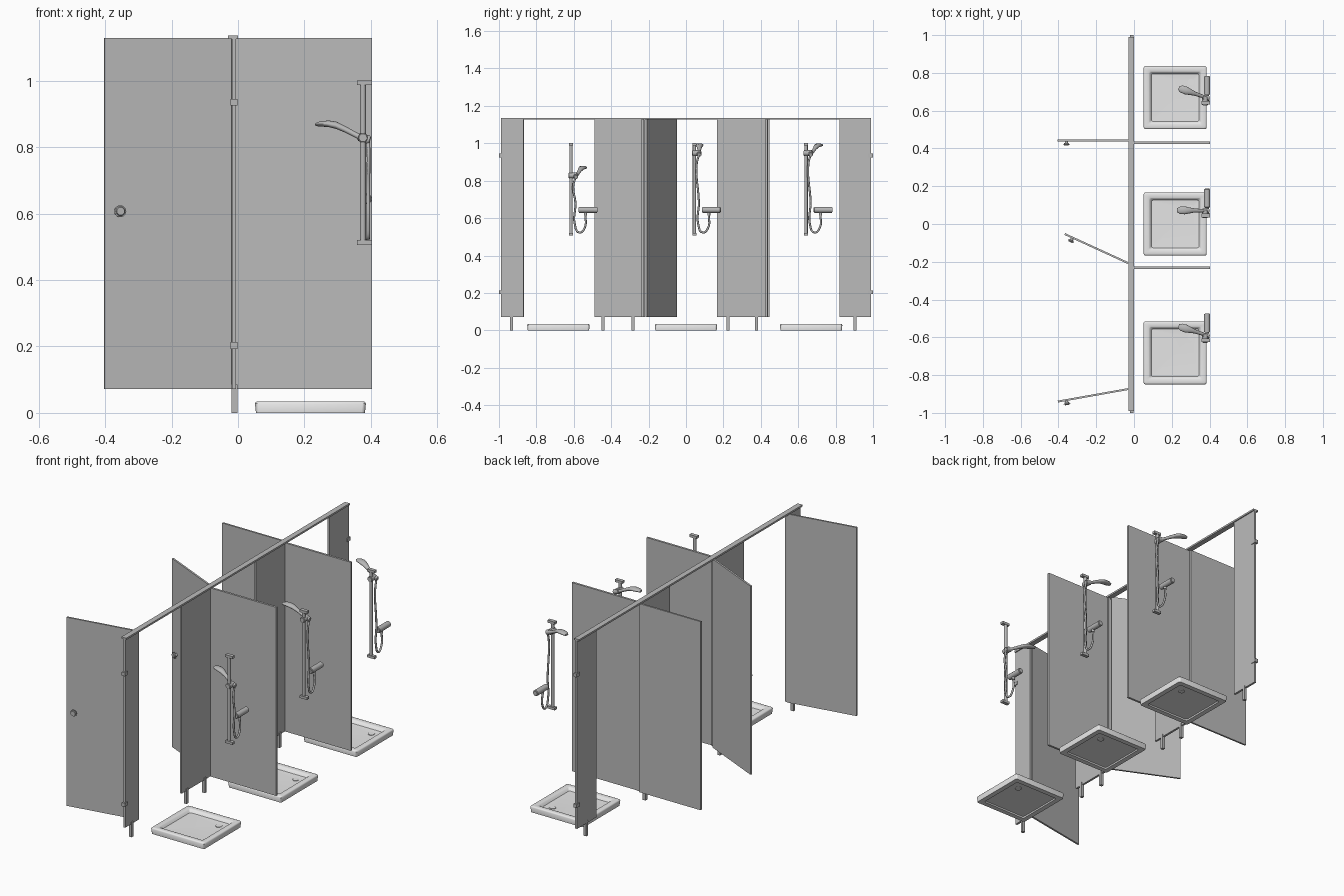
import bpy, bmesh, math
from mathutils import Vector, Matrix

cube = bpy.data.objects.get("Cube")
if cube:
    bpy.data.objects.remove(cube)


def material(name, rgb):
    m = bpy.data.materials.new(name)
    m.use_nodes = True
    m.diffuse_color = (*rgb, 1)
    m.node_tree.nodes["Principled BSDF"].inputs["Base Color"].default_value = (*rgb, 1)
    return m


GREY = material("panel grey", (0.5, 0.5, 0.5))
METAL = material("fitting grey", (0.48, 0.48, 0.48))
WHITE = material("tray white", (0.8, 0.8, 0.8))


def finish(name, bm, mat, smooth=False):
    bmesh.ops.recalc_face_normals(bm, faces=bm.faces)
    me = bpy.data.meshes.new(name)
    bm.to_mesh(me)
    bm.free()
    me.materials.append(mat)
    ob = bpy.data.objects.new(name, me)
    bpy.context.collection.objects.link(ob)
    if smooth:
        bpy.ops.object.select_all(action='DESELECT')
        ob.select_set(True)
        bpy.context.view_layer.objects.active = ob
        bpy.ops.object.shade_smooth_by_angle(angle=math.radians(40))
    return ob


def box(name, lo, hi, mat):
    lo, hi = Vector(lo), Vector(hi)
    bm = bmesh.new()
    bmesh.ops.create_cube(bm, size=1, matrix=Matrix.Translation((lo + hi) / 2)
                          @ Matrix.Diagonal((*(hi - lo), 1)))
    return finish(name, bm, mat)


def cylinder(name, a, b, r, mat=METAL, bevel=0):
    a, b = Vector(a), Vector(b)
    bm = bmesh.new()
    turn = (b - a).to_track_quat('Z', 'Y').to_matrix().to_4x4()
    bmesh.ops.create_cone(bm, cap_ends=True, segments=20, radius1=r, radius2=r,
                          depth=(b - a).length,
                          matrix=Matrix.Translation((a + b) / 2) @ turn)
    if bevel:
        rims = [e for e in bm.edges if len(e.link_faces) == 2 and e.calc_face_angle() > 1]
        bmesh.ops.bevel(bm, geom=rims, offset=bevel, segments=3, affect='EDGES')
    return finish(name, bm, mat, True)


def loft(bm, rings):
    loops = [[bm.verts.new(p) for p in ring] for ring in rings]
    for a, b in zip(loops, loops[1:]):
        for i in range(len(a)):
            j = (i + 1) % len(a)
            bm.faces.new((a[i], a[j], b[j], b[i]))
    return loops


def fan(bm, loop, point):
    tip = bm.verts.new(point)
    for i, v in enumerate(loop):
        bm.faces.new((v, loop[(i + 1) % len(loop)], tip))


BOTTOM, TOP = 0.072, 1.129

# Head rail and fixed front panels with their feet
box("head_rail", (-0.03, -0.99, 1.126), (0.0, 0.99, 1.136), GREY)
fronts = {"right": (-0.99, -0.87), "middle": (-0.49, -0.218),
          "inner": (0.166, 0.438), "left": (0.82, 0.99)}
for label, (y0, y1) in fronts.items():
    box(label + "_front_panel", (-0.018, y0, BOTTOM), (-0.006, y1, TOP), GREY)
for i, y in enumerate((-0.932, -0.444, -0.283, 0.225, 0.378, 0.903)):
    box(f"foot_{i + 1}", (-0.019, y - 0.008, 0), (-0.002, y + 0.008, 0.085), METAL)

# Wall clips at both ends
for side, s in (("right", -1), ("left", 1)):
    for z in (0.203, 0.935):
        ys = sorted((s * 0.972, s * 1.0))
        box(side + "_wall_clip", (-0.022, ys[0], z - 0.01), (-0.002, ys[1], z + 0.01), METAL)

# Partitions between the cubicles
for i, y in enumerate((-0.231, 0.43)):
    box(f"partition_{i + 1}", (-0.006, y - 0.006, BOTTOM), (0.403, y + 0.006, TOP), GREY)


# Doors standing open, each with a knob on its outer face
def door(i, hinge, end):
    a, b = Vector((*hinge, 0)), Vector((*end, 0))
    d = (b - a).normalized()
    n = Vector((-d.y, d.x, 0))
    if n.y > 0:
        n = -n
    bm = bmesh.new()
    corners = [a + n * 0.005, b + n * 0.005, b - n * 0.005, a - n * 0.005]
    low, high = loft(bm, [[p + Vector((0, 0, z)) for p in corners] for z in (BOTTOM, TOP)])
    bm.faces.new(low)
    bm.faces.new(high)
    finish(f"door_{i}", bm, GREY)
    k = b - d * 0.046 + Vector((0, 0, 0.607))
    cylinder(f"knob_stem_{i}", k, k + n * 0.015, 0.008)
    cylinder(f"knob_{i}", k + n * 0.012, k + n * 0.027, 0.018, bevel=0.006)


door(1, (-0.02, -0.872), (-0.403, -0.94))
door(2, (-0.02, -0.212), (-0.367, -0.053))
door(3, (-0.02, 0.442), (-0.404, 0.442))


# Shower tray: raised rim, floor falling to the drain, recessed underside
def rounded_square(cx, cy, half, z, r=0.01):
    pts = []
    for q in range(4):
        for s in range(4):
            t = math.radians(90 * q + 30 * s)
            sx, sy = ((1, 1), (-1, 1), (-1, -1), (1, -1))[q]
            pts.append((cx + sx * (half - r) + r * math.cos(t),
                        cy + sy * (half - r) + r * math.sin(t), z))
    return pts


def tray(i, cy):
    cx = 0.218
    drain = Vector((cx + 0.083, cy + 0.083, 0.013))
    bm = bmesh.new()
    profile = ((0.133, 0.007), (0.136, 0), (0.164, 0), (0.167, 0.028), (0.164, 0.033),
               (0.159, 0.035), (0.139, 0.034), (0.135, 0.032), (0.126, 0.018))
    loops = loft(bm, [rounded_square(cx, cy, h, z) for h, z in profile])
    fan(bm, loops[-1], drain)
    fan(bm, loops[0], (drain.x, drain.y, 0.007))
    finish(f"shower_tray_{i}", bm, WHITE, True)
    up = Vector((0, 0, 1))
    cylinder(f"drain_{i}", drain - up * 0.01, drain + up * 0.004, 0.017, WHITE)


for i, y in enumerate((-0.682, 0.0, 0.669)):
    tray(i + 1, y)


# Hose swept along a smooth path
def hose(name, points):
    cu = bpy.data.curves.new(name, 'CURVE')
    cu.dimensions = '3D'
    cu.bevel_depth = 0.0055
    cu.bevel_resolution = 2
    cu.resolution_u = 6
    sp = cu.splines.new('BEZIER')
    sp.bezier_points.add(len(points) - 1)
    for bp, p in zip(sp.bezier_points, points):
        bp.co = p
        bp.handle_left_type = bp.handle_right_type = 'AUTO'
    cu.materials.append(METAL)
    bpy.context.collection.objects.link(bpy.data.objects.new(name, cu))


# Shower set: riser bar, slider, hand shower, mixer and hose
def shower(i, y, z, swing):
    for label, h in (("lower", 0.513), ("upper", 0.994)):
        box(f"{label}_bracket_{i}", (0.358, y - 0.01, h - 0.007),
            (0.403, y + 0.01, h + 0.007), METAL)
    cylinder(f"riser_bar_{i}", (0.376, y, 0.51), (0.376, y, 0.996), 0.009)
    cylinder(f"slider_{i}", (0.376, y - 0.014, z), (0.376, y + 0.033, z), 0.015, bevel=0.003)
    cylinder(f"holder_{i}", (0.362, y + 0.025, z + 0.004),
             (0.398, y + 0.025, z - 0.008), 0.013, bevel=0.003)
    # Hand shower: distance from the slider, height, half width, half thickness
    sections = ((0, -0.006, 0.008, 0.008), (0.03, 0.006, 0.009, 0.009),
                (0.07, 0.026, 0.011, 0.010), (0.095, 0.037, 0.016, 0.011),
                (0.12, 0.042, 0.021, 0.010), (0.145, 0.042, 0.019, 0.008),
                (0.16, 0.04, 0.011, 0.005))
    d = Vector((-1, swing, 0)).normalized()
    side = Vector((-d.y, d.x, 0))
    root = Vector((0.388, y + 0.025, z))
    rings = []
    for dist, h, w, t in sections:
        c = root + d * dist + Vector((0, 0, h))
        rings.append([c + side * w * math.cos(a) + Vector((0, 0, t * math.sin(a)))
                      for a in (k * math.tau / 16 for k in range(16))])
    bm = bmesh.new()
    loops = loft(bm, rings)
    bm.faces.new(loops[0])
    bm.faces.new(loops[-1])
    finish(f"hand_shower_{i}", bm, METAL, True)
    cylinder(f"mixer_{i}", (0.387, y + 0.04, 0.644), (0.387, y + 0.142, 0.644), 0.016, bevel=0.004)
    cylinder(f"mixer_outlet_{i}", (0.387, y + 0.077, 0.615), (0.387, y + 0.077, 0.64), 0.008)
    hose(f"hose_{i}", [(0.392, y + 0.025, z - 0.005), (0.393, y + 0.012, z - 0.06),
                       (0.392, y + 0.024, 0.68), (0.392, y + 0.02, 0.57),
                       (0.391, y + 0.045, 0.523), (0.389, y + 0.074, 0.55),
                       (0.387, y + 0.077, 0.62)])


shower(1, -0.615, 0.828, 0.32)
shower(2, 0.045, 0.948, 0.02)
shower(3, 0.642, 0.948, 0.35)
